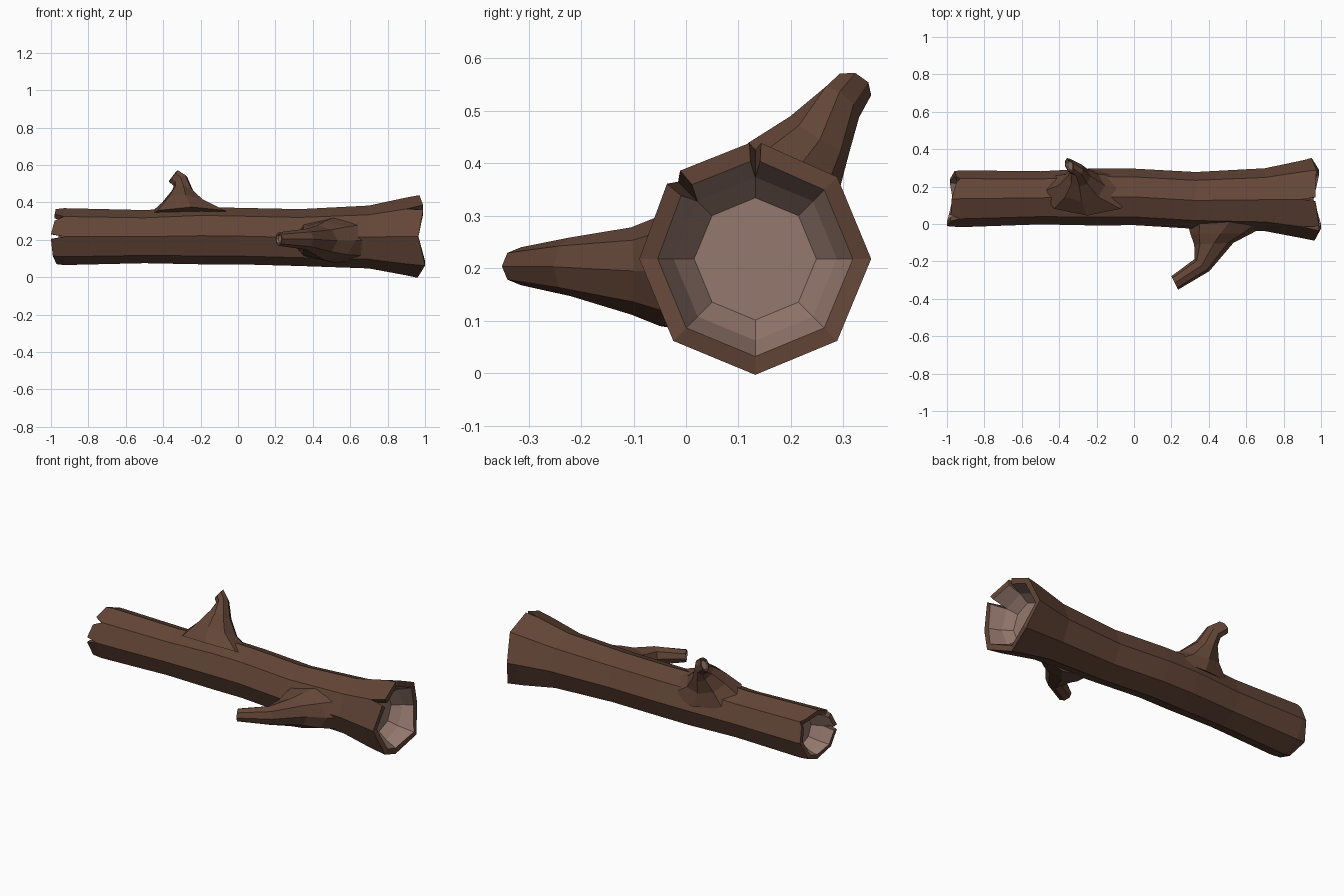
import bpy, bmesh
from math import cos, sin, pi
from mathutils import Vector

if "Cube" in bpy.data.objects:
    bpy.data.objects.remove(bpy.data.objects["Cube"])


def material(name, rgb):
    m = bpy.data.materials.new(name)
    m.diffuse_color = (*rgb, 1)
    m.use_nodes = True
    m.node_tree.nodes["Principled BSDF"].inputs["Base Color"].default_value = m.diffuse_color
    return m


BARK = material("bark", (0.125, 0.060, 0.038))
PALE = material("pale_wood", (0.30, 0.19, 0.155))
N = 8


def finish(bm, name):
    bmesh.ops.remove_doubles(bm, verts=bm.verts, dist=0.0005)
    bmesh.ops.recalc_face_normals(bm, faces=bm.faces)
    me = bpy.data.meshes.new(name)
    bm.to_mesh(me)
    bm.free()
    me.materials.append(BARK)
    me.materials.append(PALE)
    ob = bpy.data.objects.new(name, me)
    bpy.context.collection.objects.link(ob)
    return ob


def face(bm, pts, mat=0):
    f = bm.faces.new([bm.verts.new(p) for p in pts])
    f.material_index = mat


def bridge(bm, a, b, mat=0):
    for k in range(N):
        j = (k + 1) % N
        face(bm, (a[k], a[j], b[j], b[k]), mat)


def point(x, cy, cz, r, ang):
    return Vector((x, cy + r * cos(ang), cz + r * sin(ang)))


def ring(x, cy, cz, r):
    return [point(x, cy, cz, r, k * 2 * pi / N) for k in range(N)]


def hollow_end(bm, base, tip_x, tip_r, wall, floor_x, gaps):
    """Split, hollowed log end; gaps maps corner number to crack half-angle."""
    x, cy, cz, r = base
    outer = ring(*base)
    inner = ring(x, cy, cz, r - wall * 1.5)
    floor = ring(floor_x, cy, cz, r * 0.56)

    def tip(k, side, rr):
        k %= N
        return point(tip_x[k], cy, cz, rr, k * 2 * pi / N + side * gaps.get(k, 0))

    for k in range(N):
        j = (k + 1) % N
        o0, o1 = tip(k, 1, tip_r), tip(j, -1, tip_r)
        i0, i1 = tip(k, 1, tip_r - wall), tip(j, -1, tip_r - wall)
        face(bm, (outer[k], outer[j], o1, o0))
        face(bm, (o0, o1, i1, i0))
        face(bm, (i0, i1, inner[j], inner[k]), 1)
        if k in gaps:   # crack sides
            for s in (1, -1):
                face(bm, (outer[k], tip(k, s, tip_r), tip(k, s, tip_r - wall), inner[k]))
    bridge(bm, inner, floor, 1)
    face(bm, floor, 1)


# Trunk: octagonal log flaring to the right, both ends hollow and split
stations = [(-0.93, 0.135, 0.217, 0.152), (-0.5, 0.14, 0.217, 0.142),
            (-0.2, 0.145, 0.222, 0.153), (0.0, 0.145, 0.22, 0.151),
            (0.33, 0.126, 0.212, 0.152), (0.7, 0.13, 0.215, 0.168),
            (0.9, 0.132, 0.218, 0.208)]
bm = bmesh.new()
rings = [ring(*s) for s in stations]
for a, b in zip(rings, rings[1:]):
    bridge(bm, a, b)
hollow_end(bm, stations[0], [-0.96, -0.95, -0.975, -0.98, -1.0, -0.99, -0.97, -0.985],
           0.147, 0.026, -0.87, {1: 0.16, 3: 0.16, 4: 0.10})
hollow_end(bm, stations[-1], [0.95, 0.975, 0.97, 0.99, 0.965, 1.0, 0.96, 0.99],
           0.221, 0.035, 0.85, {2: 0.05, 3: 0.08})
finish(bm, "trunk")


def branch(name, rings_def):
    """Tube through elliptical rings (centre, half-axis u, half-axis v)."""
    bm = bmesh.new()

    def loop(c, u, v, s=1.0, push=Vector()):
        c, u, v = Vector(c) + push, Vector(u) * s, Vector(v) * s
        return [c + u * cos(k * 2 * pi / N) + v * sin(k * 2 * pi / N) for k in range(N)]

    loops = [loop(*d) for d in rings_def]
    for a, b in zip(loops, loops[1:]):
        bridge(bm, a, b)
    # broken tip: thin bark rim around a sunken pale core
    back = (Vector(rings_def[-2][0]) - Vector(rings_def[-1][0])).normalized() * 0.012
    rim = loop(*rings_def[-1], 0.75)
    core = loop(*rings_def[-1], 0.65, back)
    bridge(bm, loops[-1], rim)
    bridge(bm, rim, core, 1)
    face(bm, core, 1)
    face(bm, loops[0])
    finish(bm, name)


# Side branch sweeping forward and left
branch("front_branch", [
    ((0.53, 0.04, 0.20), (0.25, 0, 0), (0, 0, 0.125)),
    ((0.465, -0.05, 0.195), (0.165, 0, 0), (0, 0, 0.105)),
    ((0.427, -0.105, 0.195), (0.105, 0.005, 0), (0, 0, 0.083)),
    ((0.363, -0.22, 0.203), (0.04, -0.032, 0), (0, 0, 0.056)),
    ((0.218, -0.315, 0.204), (0.018, -0.036, 0), (0, 0, 0.036))])

# Upper branch leaning back, hooked to the left at its tip
branch("upper_branch", [
    ((-0.25, 0.17, 0.315), (0.25, 0, 0), (0, 0.125, -0.06)),
    ((-0.28, 0.205, 0.39), (0.125, 0, -0.01), (0, 0.085, -0.05)),
    ((-0.292, 0.255, 0.455), (0.06, 0, -0.01), (0, 0.056, -0.035)),
    ((-0.308, 0.293, 0.512), (0.036, 0, 0.025), (0, 0.037, -0.024)),
    ((-0.346, 0.315, 0.542), (0.022, 0.008, 0.030), (-0.012, 0.038, -0.012))])
